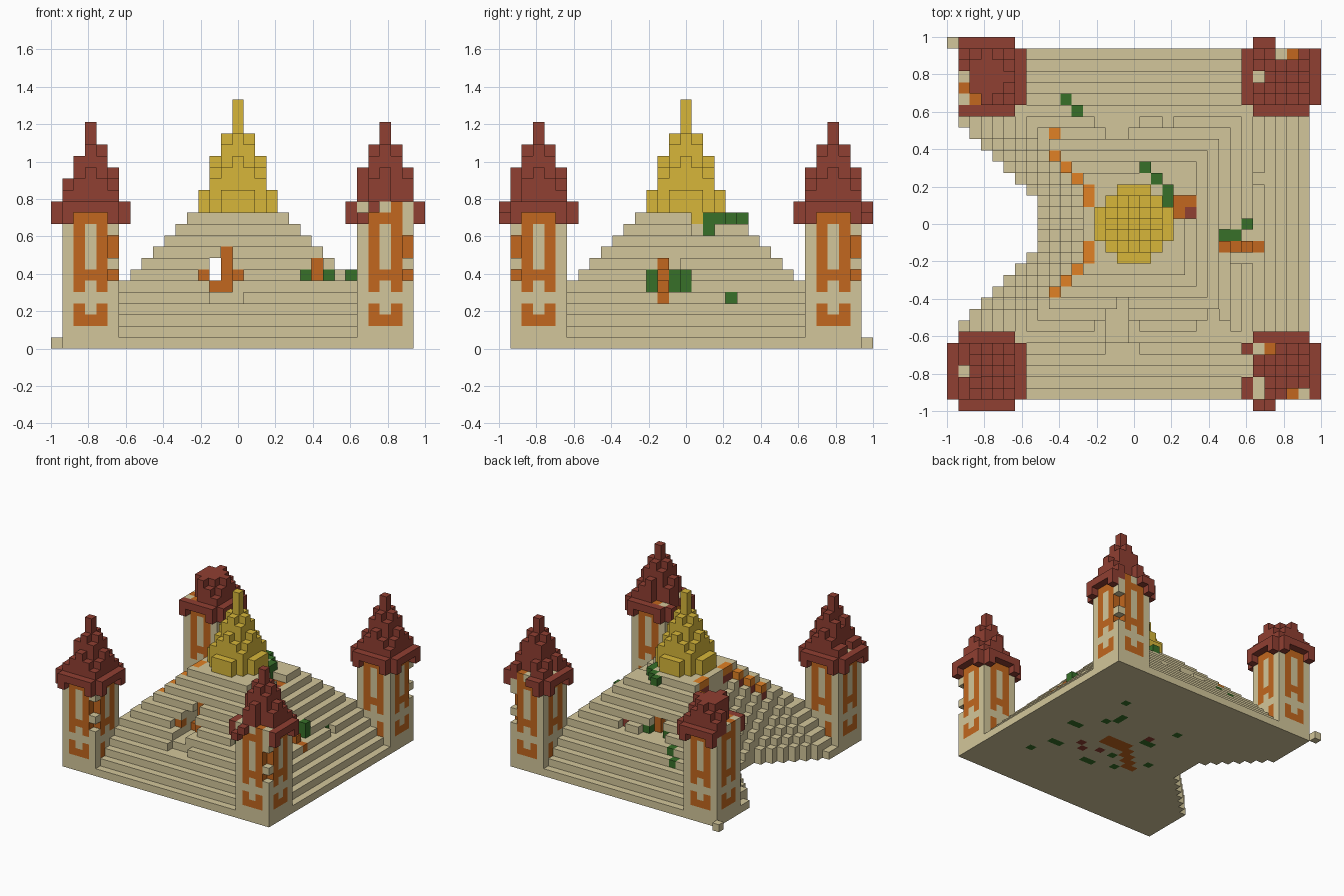
import bpy, bmesh
from mathutils import Vector

if "Cube" in bpy.data.objects:
    bpy.data.objects.remove(bpy.data.objects["Cube"], do_unlink=True)

U = 2 / 33  # block size
STONE, ROOF, ORANGE, GOLD, GREEN, BRIGHT = range(6)
COLOURS = [("sandstone", (0.65, 0.565, 0.325)), ("roof_red", (0.28, 0.05, 0.032)),
           ("orange_trim", (0.54, 0.135, 0.013)), ("gold", (0.68, 0.47, 0.042)),
           ("vine_green", (0.038, 0.16, 0.022)), ("bright_orange", (0.75, 0.22, 0.018))]
mats = []
for name, rgb in COLOURS:
    m = bpy.data.materials.new(name)
    m.use_nodes = True
    m.diffuse_color = (*rgb, 1)
    m.node_tree.nodes["Principled BSDF"].inputs["Base Color"].default_value = (*rgb, 1)
    mats.append(m)


def build(name, cells):
    """Skin a set of blocks, keeping only the exposed faces."""
    bm, verts = bmesh.new(), {}

    def vert(p):
        key = tuple(round(c * 2) for c in p)
        if key not in verts:
            verts[key] = bm.verts.new((p.x * U, p.y * U, p.z * U))
        return verts[key]

    for cell, colour in cells.items():
        centre = Vector(cell) + Vector((0, 0, 0.5))
        for axis in range(3):
            for sign in (-1, 1):
                n = Vector((0, 0, 0))
                n[axis] = sign
                near = tuple(int(c + d) for c, d in zip(cell, n))
                if near in cells:
                    continue
                a, b = Vector((0, 0, 0)), Vector((0, 0, 0))
                a[(axis + 1) % 3] = 0.5
                b[(axis + 2) % 3] = 0.5 * sign
                mid = centre + n / 2
                f = bm.faces.new([vert(mid + s * a + t * b)
                                  for s, t in ((-1, -1), (1, -1), (1, 1), (-1, 1))])
                f.material_index = colour
    mesh = bpy.data.meshes.new(name)
    bm.to_mesh(mesh)
    bm.free()
    for m in mats:
        mesh.materials.append(m)
    bpy.context.collection.objects.link(bpy.data.objects.new(name, mesh))


# Stepped pyramid with a collapsed wedge on the -x side
def pyramid_height(i, j):
    h = min(12, 16 - max(abs(i), abs(j)))
    if i <= -9 and abs(j) <= -i - 7:
        return 0
    if abs(j) < -i and i < -4:
        h = min(h, max(1, 17 + 2 * i + abs(j), abs(j) + i + 8))
    return h


R = range(-15, 16)
pyramid = {(i, j, k): STONE for i in R for j in R
           if not (abs(i) > 10 and abs(j) > 10) for k in range(pyramid_height(i, j))}


def paint_top(i, j, colour, below=None):
    k = max(c[2] for c in pyramid if c[:2] == (i, j))
    pyramid[i, j, k] = colour
    if below is not None:
        pyramid[i, j, k - 1] = below


def recess(side, u, k, colour, depth=None):
    """Knock out step blocks inwards and colour the one at the given depth."""
    spot = {"front": lambda d: (u, -d, k), "back": lambda d: (u, d, k),
            "right": lambda d: (d, u, k)}[side]
    depth = depth or 14 - k
    for d in range(depth + 1, 16 - k):
        pyramid.pop(spot(d), None)
    pyramid[spot(depth)] = colour


# Broken corner of the top platform, with a pit lined in orange
for i in range(3, 5):
    for j in range(1, 5):
        if i + j >= 5 and (i, j) != (3, 2):
            pyramid.pop((i, j, 11), None)
for i, j in ((4, 1), (4, 2), (5, 1), (5, 2)):
    pyramid.pop((i, j, 10))
    paint_top(i, j, ROOF if (i, j) == (5, 1) else ORANGE)
for spot in ((1, 5), (2, 4), (3, 3), (3, 2)):
    pyramid[(*spot, 11)] = GREEN
pyramid[3, 2, 10] = GREEN
pyramid[3, 1, 11] = GOLD

# Exposed lining of the collapsed wedge
for i, j in ((-7, 6), (-6, 5), (-5, 4), (-4, 3), (-4, 2)):
    for s in (-1, 1):
        paint_top(i, s * j, BRIGHT, ROOF)
paint_top(-7, 8, BRIGHT)

# Vines and broken steps on the right side
for i in range(8, 12):
    paint_top(i, -2, ORANGE)
pyramid.pop((8, -1, 7))
for spot in ((8, -1), (9, -1), (-6, 11), (-5, 10)):
    paint_top(*spot, GREEN)
recess("right", -1, 5, GREEN)
for k in (5, 6):
    pyramid[10, 0, k] = GREEN
    recess("right", -3, k, GREEN, 8)
recess("right", 4, 4, GREEN)
for u, k, colour, depth in ((6, 6, GREEN, 8), (8, 6, GREEN, 8),
                            (7, 6, ORANGE, 7), (7, 7, ORANGE, 7)):
    recess("front", u, k, colour, depth)

# Openings front and back, joined by a passage through the pyramid
for u, k in ((-2, 5), (-1, 5), (-1, 6), (-1, 7), (-1, 8)):
    recess("front", u, k, ORANGE, 6)
for u in (-3, 0):
    recess("front", u, 6, ORANGE)
for u in (-2, -1, 0):
    recess("front", u, 4, STONE)
for u, k, colour in ((-3, 6, GREEN), (-1, 6, ORANGE), (-1, 7, ORANGE), (0, 6, GREEN),
                     (3, 6, ROOF)):
    recess("back", u, k, colour, 7 if u == -1 else 8)
for j in R:
    for k in (6, 7):
        pyramid.pop((-2, j, k), None)

# Stray patches in the underside
for i in range(-3, 5):
    for j in (-1, 0) if i > 0 else (i - 1, i - 2):
        pyramid[i, max(j, -4), 0] = ORANGE
for i, j in ((8, 8), (7, 3), (6, 4), (6, 5), (10, 0), (9, 0), (9, -5), (10, -8), (-2, 6),
             (0, 2), (-1, 2), (1, -3), (2, -6), (3, -6), (-1, -5), (-4, -2), (8, -5)):
    pyramid[i, j, 0] = GREEN
for i, j in ((6, -3), (5, -4), (0, 3), (3, -3)):
    pyramid[i, j, 0] = ROOF
build("stepped_pyramid", pyramid)


# Conical spires: block heights listed by squared distance from the axis
def spire(tops, base, colour, cx=0, cy=0):
    return {(cx + i, cy + j, k): colour for i in range(-3, 4) for j in range(-3, 4)
            if i * i + j * j in tops for k in range(base, tops[i * i + j * j])}


build("golden_spire", spire({0: 22, 1: 19, 2: 18, 4: 17, 5: 16, 8: 15, 9: 14, 10: 14},
                            12, GOLD))

# Corner towers with painted window panels on every side
ROOF_TOPS = {0: 20, 1: 18, 2: 17, 4: 16, 5: 15, 8: 14, 9: 13, 10: 13, 13: 13}
FULL_ROWS, SIDE_ROWS = (2, 6, 11), (3, 5, 7, 8, 9, 10)
S = range(-2, 3)


def tower_colour(a, b, k):
    for face, along in ((a, b), (b, a)):
        if abs(face) == 2 and abs(along) < 2:
            if k in FULL_ROWS or (k in SIDE_ROWS and along):
                return ORANGE
    return STONE


for label, sx, sy in (("front_right", -1, -1), ("front_left", 1, -1),
                      ("back_right", -1, 1), ("back_left", 1, 1)):
    cx, cy = 13 * sx, 13 * sy
    body = {(cx + a, cy + b, k): tower_colour(a, b, k)
            for a in S for b in S for k in range(12)}
    roof = spire(ROOF_TOPS, 12, ROOF, cx, cy)
    # hanging eave corners
    for a in range(-3, 4):
        for b in range(-3, 4):
            if min(abs(a), abs(b)) == 2 and max(abs(a), abs(b)) == 3:
                roof[cx + a, cy + b, 11] = ROOF

    def drop(a, b, low=11):
        for k in range(low, 20):
            roof.pop((cx + a, cy + b, k), None)

    def expose(a, b, colour):
        """Strip the roof at one spot down to the wall top."""
        drop(a, b)
        roof[cx + a, cy + b, 12] = colour

    def crumble(a, b, rows):
        """Break a tower edge open, showing the orange lining."""
        for k in rows:
            body.pop((cx + a, cy + b, k))
            body[cx + a, cy + b // 2, k] = ORANGE
            body[cx + a // 2, cy + b, k] = ORANGE

    # weathering, different for each tower
    if label == "front_right":
        crumble(2, -2, (6, 8, 9))
        expose(-2, 0, STONE)
        drop(-2, 1, 14)
        drop(-2, -1, 14)
        drop(-1, 0, 16)
    elif label == "front_left":
        for a, b, colour in ((-2, 2, STONE), (-1, 2, ORANGE), (-2, -1, STONE),
                             (-2, -2, STONE), (1, -2, ORANGE), (2, -2, STONE)):
            expose(a, b, colour)
        for a, b in ((0, -3), (1, -3), (2, -3), (-3, 0), (-3, 1)):
            drop(a, b)
        drop(-2, -3, 12)
        roof[cx, cy - 2, 12] = STONE
        crumble(2, -2, (6, 8, 9))
    elif label == "back_right":
        for b in range(-3, 4):
            drop(-3, b)
        for a in range(-2, 2):
            for b in S:
                drop(a, b, 16)
        for a, b, colour in ((-2, 0, STONE), (-2, -1, ORANGE), (-1, -2, ORANGE),
                             (-2, -2, STONE)):
            expose(a, b, colour)
        body[cx - 3, cy + 3, 0] = STONE  # fallen block
    else:
        for a in range(3):
            drop(a, 3)
        for a, b, colour in ((-2, 0, STONE), (1, 2, ORANGE), (0, 2, STONE)):
            expose(a, b, colour)
        crumble(2, 2, (6, 8, 9))
    build(label + "_tower", body)
    build(label + "_tower_roof", roof)
